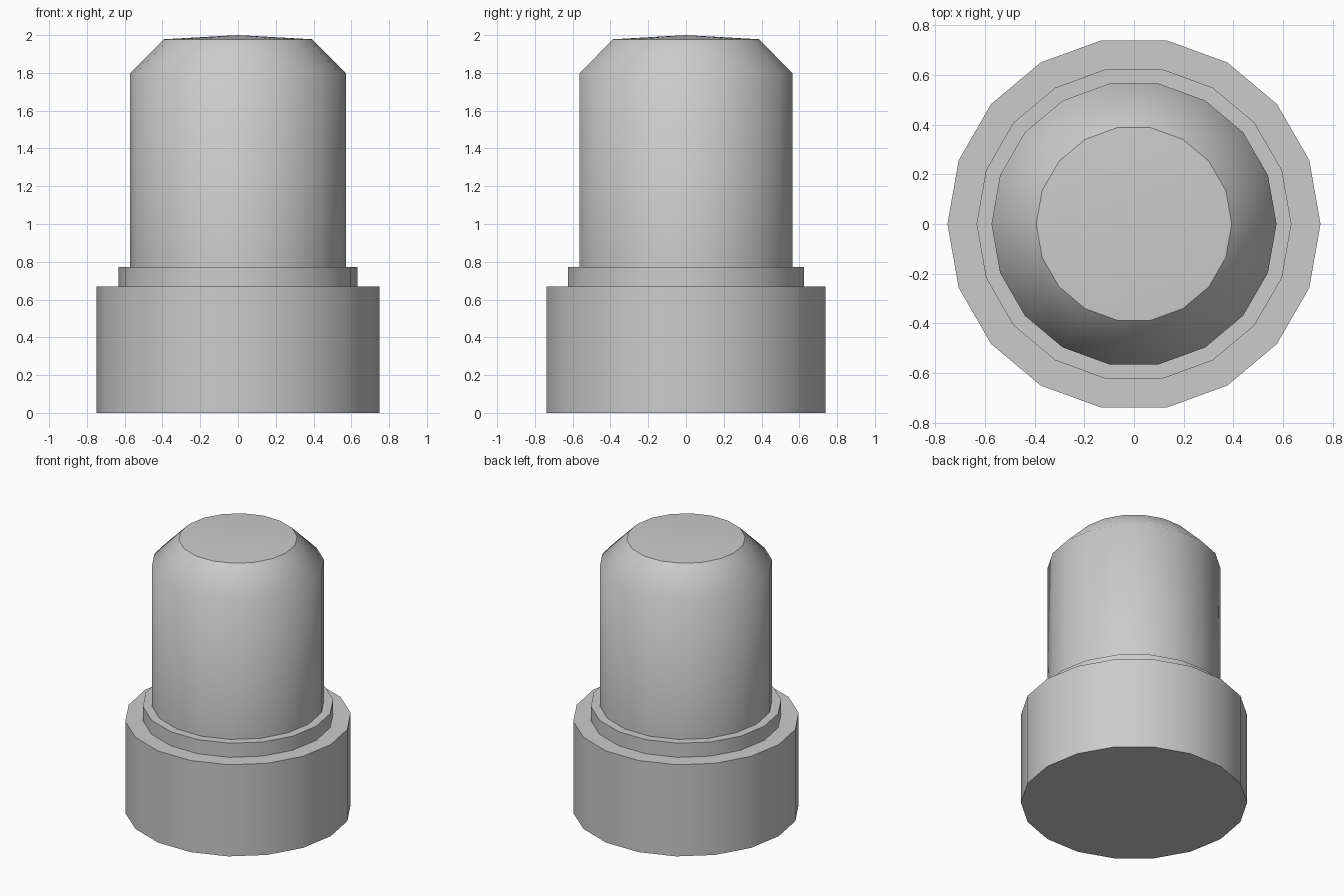
import bpy, bmesh
from math import cos, sin, tau

if "Cube" in bpy.data.objects:
    bpy.data.objects.remove(bpy.data.objects["Cube"])

SIDES = 18


def lathe(name, profile, sharp):
    """Revolve (radius, z) points, bottom to top; 'sharp' lists the hard rings."""
    bm = bmesh.new()
    rings = []
    for r, z in profile:
        n = SIDES if r > 0 else 1
        rings.append([bm.verts.new((r * cos(tau * i / SIDES), r * sin(tau * i / SIDES), z))
                      for i in range(n)])
    for a, b in zip(rings, rings[1:]):
        for i in range(SIDES):
            j = (i + 1) % SIDES
            if len(a) == 1:
                bm.faces.new((a[0], b[j], b[i]))
            elif len(b) == 1:
                bm.faces.new((a[i], a[j], b[0]))
            else:
                bm.faces.new((a[i], a[j], b[j], b[i]))
    for f in bm.faces:
        f.smooth = True
    for k in sharp:
        for i in range(SIDES):
            e = bm.edges.get((rings[k][i], rings[k][(i + 1) % SIDES]))
            e.smooth = False
    mesh = bpy.data.meshes.new(name)
    bm.to_mesh(mesh)
    bm.free()
    obj = bpy.data.objects.new(name, mesh)
    bpy.context.collection.objects.link(obj)
    return obj


# Wide base with closed underside and top ledge
lathe("base", [(0, 0), (0.75, 0), (0.75, 0.67), (0.633, 0.67)], sharp=[1, 2])

# Thin stepped collar
lathe("collar", [(0.633, 0.67), (0.633, 0.773), (0.573, 0.773)], sharp=[1])

# Upright cylinder with softly shaded chamfer and shallow domed cap
lathe("plunger", [(0.573, 0.773), (0.573, 1.797), (0.393, 1.978), (0, 2.0)], sharp=[2])
